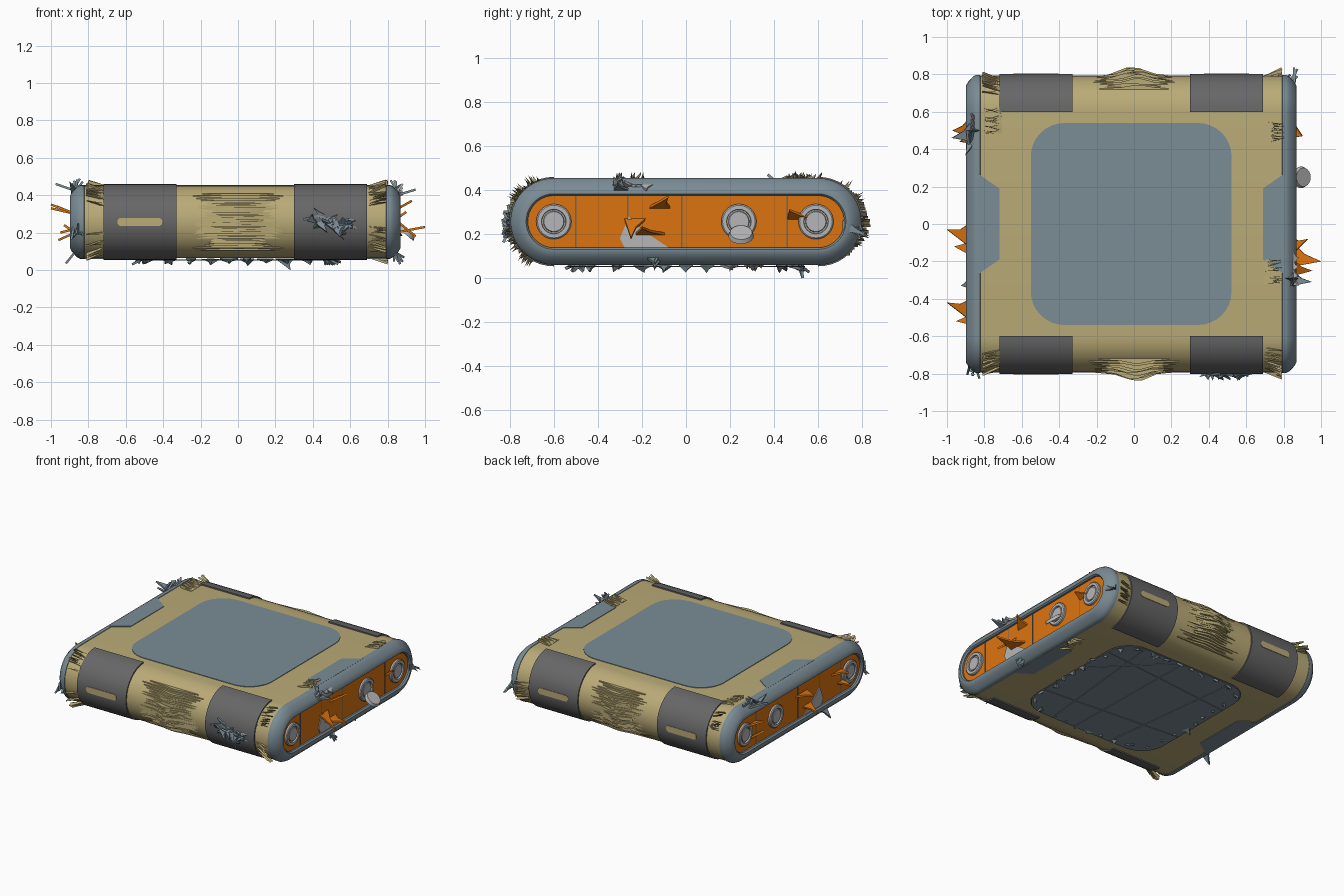
import bpy, bmesh, math, random
from mathutils import Vector, Matrix

random.seed(4)
cube = bpy.data.objects.get("Cube")
if cube:
    bpy.data.objects.remove(cube, do_unlink=True)


def material(name, r, g, b):
    m = bpy.data.materials.new(name)
    m.use_nodes = True
    m.diffuse_color = (r, g, b, 1)
    bsdf = next(n for n in m.node_tree.nodes if n.type == 'BSDF_PRINCIPLED')
    bsdf.inputs["Base Color"].default_value = (r, g, b, 1)
    return m


TAN = material("straw tan", .49, .405, .185)
SLATE = material("slate blue", .197, .262, .3)
DARK = material("charcoal", .135, .135, .135)
ORANGE = material("rust orange", .72, .175, .005)
STEEL = material("pale steel", .47, .47, .48)

CX, CZ = -.015, .257      # centre of the slab
STRAIGHT, R = .6, .194    # half length of flat part, radius of rounded edges
END = .815                # half width of the slab body


def finish(name, bm, mat, recalc=True):
    if recalc:
        bmesh.ops.recalc_face_normals(bm, faces=bm.faces)
    mesh = bpy.data.meshes.new(name)
    bm.to_mesh(mesh)
    bm.free()
    mesh.materials.append(mat)
    ob = bpy.data.objects.new(name, mesh)
    bpy.context.collection.objects.link(ob)
    bpy.ops.object.select_all(action='DESELECT')
    ob.select_set(True)
    bpy.context.view_layer.objects.active = ob
    bpy.ops.object.shade_smooth_by_angle(angle=math.radians(30))


def arc(r, side, n=20):
    """Half circle in y and z around one rounded edge, from bottom to top."""
    angles = [math.pi * (i / n - .5) for i in range(n + 1)]
    return [(side * (STRAIGHT + r * math.cos(a)), CZ + r * math.sin(a)) for a in angles]


def stadium(r):
    return arc(r, 1) + arc(r, -1)[::-1]


def skin(bm, rings, first=True, last=True):
    """Skin between closed rings of points with optional end caps."""
    vs = [[bm.verts.new(p) for p in ring] for ring in rings]
    for a, b in zip(vs, vs[1:]):
        for i in range(len(a)):
            j = (i + 1) % len(a)
            bm.faces.new((a[i], a[j], b[j], b[i]))
    if first:
        bm.faces.new(vs[0])
    if last:
        bm.faces.new(vs[-1])


def loft(name, rings, mat, first=True, last=True):
    bm = bmesh.new()
    skin(bm, rings, first, last)
    finish(name, bm, mat)


def plate(name, outline, place, lo, hi, mat):
    """Flat plate: place maps (u, v, height) to a point."""
    loft(name, [[place(u, v, h) for u, v in outline] for h in (lo, hi)], mat)


def rounded(hw, hh, r, n=8):
    pts = []
    for k, (sx, sy) in enumerate(((1, 1), (-1, 1), (-1, -1), (1, -1))):
        for i in range(n + 1):
            a = math.pi / 2 * (k + i / n)
            pts.append((sx * (hw - r) + r * math.cos(a), sy * (hh - r) + r * math.sin(a)))
    return pts


def shard(bm, base, tip, side, width):
    """Thin torn sliver with a bent middle."""
    base, tip, side = Vector(base), Vector(tip), Vector(side).normalized()
    out = (tip - base).normalized()
    mid = base.lerp(tip, .45) - side * width * .15
    thick = side.cross(out).normalized() * .006
    ring = [base - side * width, mid - side * width * .4, tip, mid + side * width * .4, base + side * width]
    skin(bm, [[p + thick for p in ring], [p - thick for p in ring]])


def shards(name, mat, items):
    bm = bmesh.new()
    for item in items:
        shard(bm, *item)
    finish(name, bm, mat)


# Slab body and its top panel
loft("slab_body", [[(CX + s * END, y, z) for y, z in stadium(R)] for s in (-1, 1)], TAN)
plate("top_panel", rounded(.537, .54, .18), lambda u, v, h: (CX + u, v, h), .447, .455, SLATE)

# Cracked bottom panel
bm = bmesh.new()
bm.faces.new([bm.verts.new((CX + u, v, .055)) for u, v in rounded(.537, .54, .18)])
cuts = [(-.3, 0, 1, .12), (.3, 0, 1, -.1), (0, -.25, .08, 1), (0, .3, -.1, 1), (.05, 0, 1, .02), (.3, .3, 1, 1)]
for x, y, nx, ny in cuts:
    bmesh.ops.bisect_plane(bm, geom=bm.verts[:] + bm.edges[:] + bm.faces[:],
                           plane_co=(x, y, 0), plane_no=(nx, ny, 0))
for f in bm.faces:
    f.normal_update()
    if f.normal.z > 0:
        f.normal_flip()
bmesh.ops.inset_individual(bm, faces=bm.faces[:], thickness=.004, depth=.005)
finish("bottom_panel", bm, SLATE, False)

# Ragged slivers hanging round the bottom panel
items = [((.25, .52, .06), (.28, .53, 0), (1, .2, 0), .05)]
for i in range(34):
    a = i / 34 * math.tau
    d = Vector((math.cos(a), math.sin(a), 0))
    p = d * .52 / max(abs(d.x), abs(d.y)) ** .7
    q = p + d * random.uniform(-.03, .05)
    items.append(((p.x, p.y, .058), (q.x, q.y, random.uniform(.025, .045)), (-d.y, d.x, 0), random.uniform(.02, .05)))
shards("bottom_slivers", SLATE, items)

# Wrap-around straps with a slot on each
for side, edge in ((-1, "front"), (1, "back")):
    for x in (-.525, .495):
        tag = edge + ("_left" if x > 0 else "_right")
        section = arc(R + .009, side) + arc(R - .01, side)[::-1]
        loft("strap_" + tag, [[(x + dx, y, z) for y, z in section] for dx in (-.195, .195)], DARK)
        if tag != "front_left":
            plate("slot_" + tag, rounded(.12, .022, .02, 4),
                  lambda u, v, h: (x + u, side * h, CZ + v), .798, .805, TAN)

# Torn strap fastening on the front
items = []
for i in range(24):
    x, z = random.uniform(.39, .6), CZ + random.gauss(-.005, .02)
    items.append(((x, -.8, z), (x + random.uniform(-.05, .05), random.uniform(-.835, -.808), z + random.uniform(-.06, .04)),
                  (1, 0, random.uniform(-.3, .3)), random.uniform(.015, .04)))
shards("torn_fastening", SLATE, items)

# End caps: rim, recessed panel, seams, bolts and tabs
RIM = [(.80, R - .02), (.808, R + .003), (.828, R + .003), (.846, R - .006), (.872, R - .034),
       (.884, R - .055), (.884, .126), (.874, .118), (.82, .118)]
for s, tag in ((1, "left"), (-1, "right")):
    loft("rim_" + tag, [[(CX + s * x, y, z) for y, z in stadium(r)] for x, r in RIM], SLATE, False, False)
    loft("end_panel_" + tag, [[(CX + s * x, y, z) for y, z in stadium(.12)] for x in (.81, .862)], ORANGE)

    def on_end(u, v, h):
        return (CX + s * h, u, v)

    for y in (-.5, -.265, -.02, .46):
        plate("seam_" + tag, [(y - .003, .14), (y + .003, .14), (y + .003, .374), (y - .003, .374)],
              on_end, .859, .864, DARK)
    plate("tear_" + tag, [(-.26, .28), (-.2, .22), (-.08, .14), (-.28, .14), (-.3, .18)], on_end, .861, .868, STEEL)
    for y in (-.6, .24, .59):
        profile = [(.85, .08), (.874, .08), (.879, .074), (.879, .056), (.868, .054), (.868, .048), (.876, .045)]
        loft("bolt_" + tag, [[(CX + s * x, y + r * math.cos(a * math.tau / 24), CZ + r * math.sin(a * math.tau / 24))
                              for a in range(24)] for x, r in profile], STEEL)
    for z, t in ((.447, .455), (.067, .059)):
        plate("tab_" + tag, [(.705, -.19), (.82, -.27), (.82, .27), (.705, .19)],
              lambda u, v, h: (CX + s * u, v, h), z, t, SLATE)

# Loose bolt cap hanging from the left end
bm = bmesh.new()
tilt = Matrix.Translation((.9, .25, .2)) @ Matrix.Rotation(math.radians(40), 4, 'Y')
bmesh.ops.create_cone(bm, cap_ends=True, segments=20, radius1=.058, radius2=.05, depth=.02, matrix=tilt)
finish("loose_cap", bm, STEEL)

# Orange spikes peeled out of the end panels
Y = (0, 1, 0)
shards("panel_spikes", ORANGE, [
    ((.84, -.16, .2), (1, -.2, .23), Y, .07), ((.84, -.23, .27), (.95, -.25, .18), Y, .05),
    ((.84, -.12, .32), (.93, -.08, .37), Y, .05), ((.84, .53, .27), (.9, .47, .31), Y, .07),
    ((-.87, -.06, .3), (-1, -.03, .33), Y, .07), ((-.87, -.12, .2), (-.96, -.12, .16), Y, .05),
    ((-.87, -.46, .3), (-1, -.42, .35), Y, .06), ((-.87, -.5, .22), (-.95, -.52, .2), Y, .04),
    ((-.87, .52, .3), (-.97, .5, .34), Y, .06), ((-.87, .48, .2), (-.93, .44, .24), Y, .05)])

# Bent slivers of the rims
Z = (0, 0, 1)
items = [((-.86, .5, .42), (-.975, .46, .46), Y, .06), ((-.85, .46, .4), (-.9, .37, .47), (1, 0, 0), .04),
         ((-.86, -.3, .11), (-.92, -.33, .035), Y, .05), ((.85, -.29, .4), (.95, -.31, .43), Y, .04)]
for x, y, z in ((.84, .76, .24), (.84, -.29, .42), (-.87, .5, .43), (-.87, -.75, .22), (.84, -.14, .09)):
    for i in range(6):
        tip = (x + random.uniform(-.03, .05), y + math.copysign(random.uniform(.02, .08), y) * (abs(y) > .7),
               z + random.uniform(.02, .06) * (1 if z > .25 else -1))
        base = (x + random.uniform(-.02, .02), y + random.uniform(-.06, .03), z)
        items.append((base, tip, Y if abs(y) < .7 else Z, random.uniform(.01, .03)))
shards("rim_slivers", SLATE, items)
shards("steel_scraps", STEEL, [((.85, -.3 + .04 * i, .42), (.88, -.33 + .05 * i, .46 - .02 * i), Y, .03) for i in range(4)]
       + [((-.85, .5 + .03 * i, .43), (-.87, .53 + .03 * i, .47), Y, .025) for i in range(3)])

# Frayed tufts fanning from the slab ends, lying close to the surface
items = []
for x, angle, side in ((-.79, 50, -1), (.77, 50, -1), (-.79, -40, -1), (.77, -30, -1), (-.79, 40, 1), (.77, -15, 1)):
    for i in range(14):
        a = math.radians(angle + random.uniform(-22, 22))
        out = Vector((0, side * math.cos(a), math.sin(a)))
        base = Vector((x - math.copysign(.07, x), side * STRAIGHT, CZ)) + out * (R - .004)
        tip = base + out * random.uniform(.015, .05) + Vector((math.copysign(.09, x), 0, 0))
        items.append((base, tip, (0, -out.z, out.y), .008))
for x, y, z in ((.75, -.25, 1), (-.76, .55, 1), (.76, .5, 1), (.76, .28, -1)):
    for i in range(12):
        base = Vector((x - .05 * math.copysign(1, x), y + random.uniform(-.07, .07), CZ + z * (R - .003)))
        tip = base + Vector((math.copysign(.09, x), random.uniform(-.02, .02), z * random.uniform(.01, .03)))
        items.append((base, tip, Y, .008))
shards("frayed_tufts", TAN, items)

# Loose strands bowing out of the front and back
bm = bmesh.new()
for side in (-1, 1):
    for i in range(24):
        z = CZ + (i - 11.5) * .0128
        half, peak = random.uniform(.13, .25), random.uniform(-.03, .03)
        bow = random.uniform(.03, .055) * (1 - abs(i - 11.5) / 20)
        surface = STRAIGHT + math.sqrt(R * R - (z - CZ) ** 2) - .002
        bends = [(-half, 0), (peak - .09, .35), (peak - .02, 1), (peak + .02, 1), (peak + .09, .35), (half, 0)]
        skin(bm, [[(x, side * (surface + d), z + dz) for d, dz in
                   ((-.02, -.006), (bow * k, -.006), (bow * k, .006), (-.02, .006))] for x, k in bends])
finish("loose_strands", bm, TAN)
